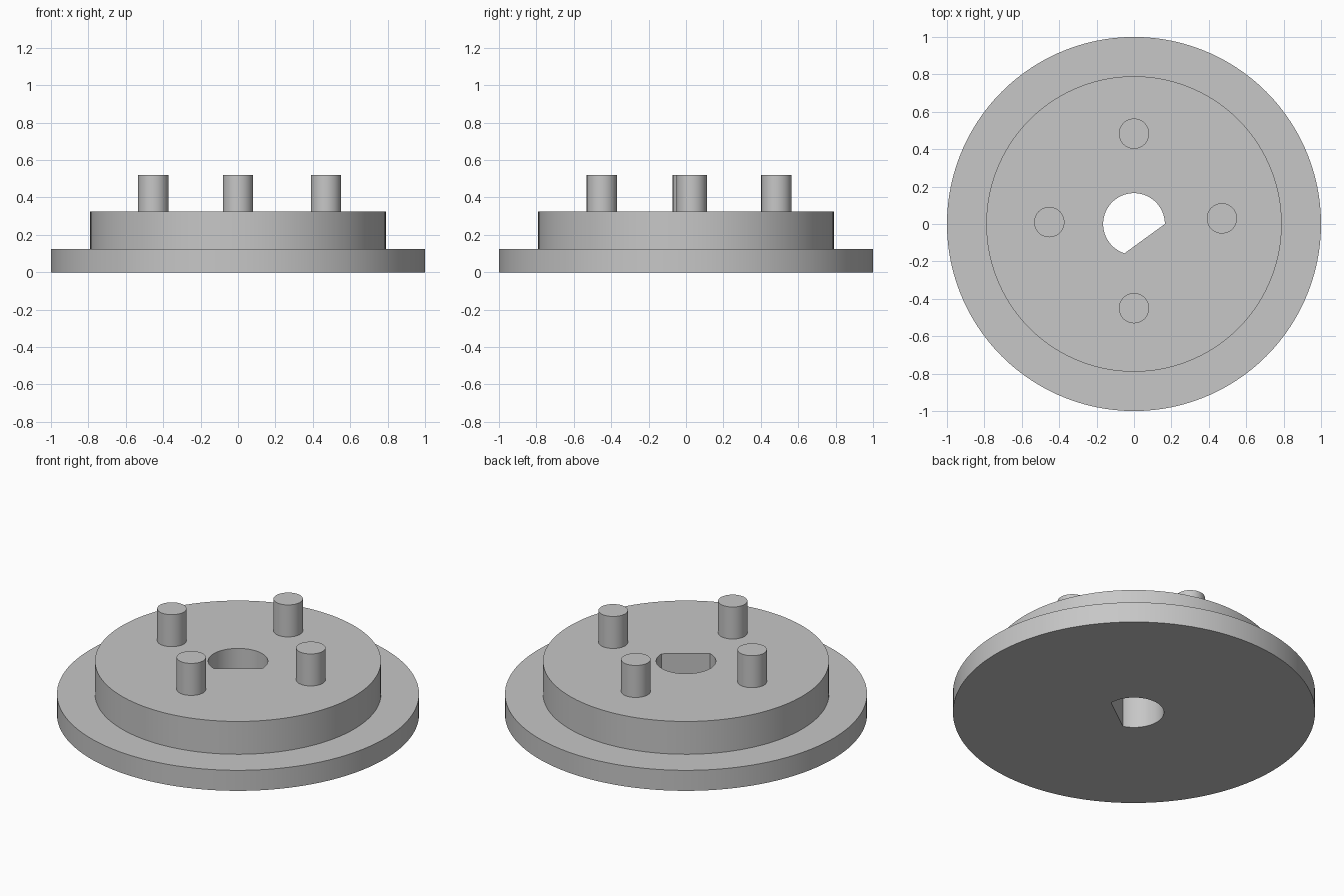
import bpy
import bmesh
from math import cos, sin, radians, tau

if "Cube" in bpy.data.objects:
    bpy.data.objects.remove(bpy.data.objects["Cube"], do_unlink=True)

GREY = (0.57, 0.57, 0.57, 1.0)
SEGMENTS = 120
BASE_TOP, HUB_TOP, PIN_TOP = 0.125, 0.325, 0.52
BORE = 0.165

grey = bpy.data.materials.new("plain grey")
grey.use_nodes = True
grey.diffuse_color = GREY
grey.node_tree.nodes["Principled BSDF"].inputs["Base Color"].default_value = GREY


def finish(name, bm):
    bmesh.ops.recalc_face_normals(bm, faces=bm.faces)
    mesh = bpy.data.meshes.new(name)
    bm.to_mesh(mesh)
    bm.free()
    mesh.materials.append(grey)
    obj = bpy.data.objects.new(name, mesh)
    bpy.context.collection.objects.link(obj)
    bpy.ops.object.select_all(action="DESELECT")
    obj.select_set(True)
    bpy.context.view_layer.objects.active = obj
    bpy.ops.object.shade_smooth_by_angle(angle=radians(30))
    return obj


def bore_radius(angle):
    # Round bore with one flat spanning 108 degrees
    half = radians(54)
    toward_flat = cos(angle + half)
    if toward_flat > cos(half):
        return BORE * cos(half) / toward_flat
    return BORE


# Stepped flange and hub, turned around the keyed bore
bm = bmesh.new()
rings = []
for i in range(SEGMENTS):
    a = tau * i / SEGMENTS
    bore = bore_radius(a)
    profile = [(bore, 0), (1, 0), (1, BASE_TOP), (0.79, BASE_TOP),
               (0.79, HUB_TOP), (bore, HUB_TOP)]
    rings.append([bm.verts.new((r * cos(a), r * sin(a), z)) for r, z in profile])
for i, ring in enumerate(rings):
    following = rings[(i + 1) % SEGMENTS]
    for j in range(len(ring)):
        k = (j + 1) % len(ring)
        bm.faces.new((ring[j], following[j], following[k], ring[k]))
finish("stepped_flange", bm)

# Four drive pins standing on the hub
pins = {"front_pin": (0, -0.45), "back_pin": (0, 0.483),
        "right_pin": (-0.453, 0.01), "left_pin": (0.47, 0.03)}
for name, (x, y) in pins.items():
    bm = bmesh.new()
    bmesh.ops.create_cone(bm, cap_ends=True, segments=48, radius1=0.081,
                          radius2=0.081, depth=PIN_TOP - HUB_TOP)
    pin = finish(name, bm)
    pin.location = (x, y, (PIN_TOP + HUB_TOP) / 2)
